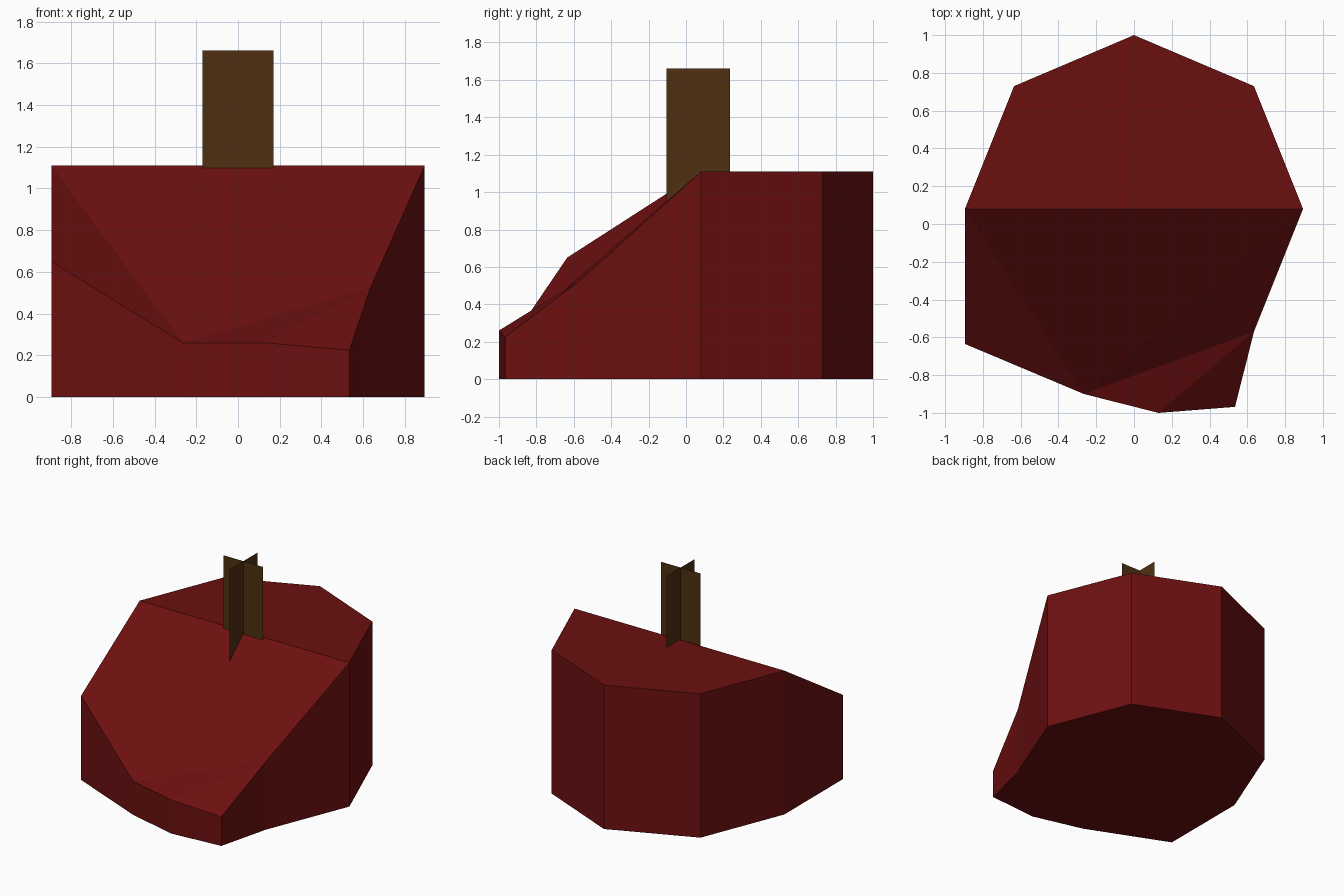
import bpy, bmesh
from mathutils import Vector

if "Cube" in bpy.data.objects:
    bpy.data.objects.remove(bpy.data.objects["Cube"])


def material(name, rgb):
    m = bpy.data.materials.new(name)
    m.diffuse_color = (*rgb, 1.0)
    m.use_nodes = True
    m.node_tree.nodes["Principled BSDF"].inputs["Base Color"].default_value = m.diffuse_color
    return m


def finish(bm, name, mat):
    mesh = bpy.data.meshes.new(name)
    bm.to_mesh(mesh)
    bm.free()
    mesh.materials.append(mat)
    obj = bpy.data.objects.new(name, mesh)
    bpy.context.collection.objects.link(obj)
    return obj


red = material("dark red", (0.15, 0.005, 0.005))
brown = material("stem brown", (0.078, 0.03, 0.005))

# Fruit body: outline counter-clockwise with the height of each wall corner
H = 1.11
outline = [
    (0.895, 0.08, H), (0.635, 0.73, H), (0.0, 1.0, H), (-0.635, 0.73, H), (-0.895, 0.08, H),
    (-0.895, -0.635, 0.65), (-0.265, -0.9, 0.26), (0.13, -1.0, 0.26),
    (0.535, -0.968, 0.225), (0.635, -0.57, 0.525),
]
bm = bmesh.new()
low = [bm.verts.new((x, y, 0)) for x, y, z in outline]
top = [bm.verts.new(p) for p in outline]
n = len(outline)
for i in range(n):
    j = (i + 1) % n
    bm.faces.new((low[i], low[j], top[j], top[i]))
bm.faces.new(low[::-1])

# Flat back of the top, then the cut slope facing the front
for ids in ((0, 1, 2, 3, 4), (4, 5, 6), (0, 4, 6), (0, 6, 9), (6, 7, 9), (7, 8, 9)):
    bm.faces.new([top[i] for i in ids])
bmesh.ops.recalc_face_normals(bm, faces=bm.faces[:])
finish(bm, "fruit_body", red)

# Stem: two crossed flat cards rooted inside the body
bm = bmesh.new()
centre = Vector((0, 0.065, 0))
for side in (Vector((0.17, 0, 0)), Vector((0, 0.17, 0))):
    corners = ((-1, 0.9), (1, 0.9), (1, 1.66), (-1, 1.66))
    bm.faces.new([bm.verts.new(centre + side * s + Vector((0, 0, z))) for s, z in corners])
finish(bm, "stem", brown)
